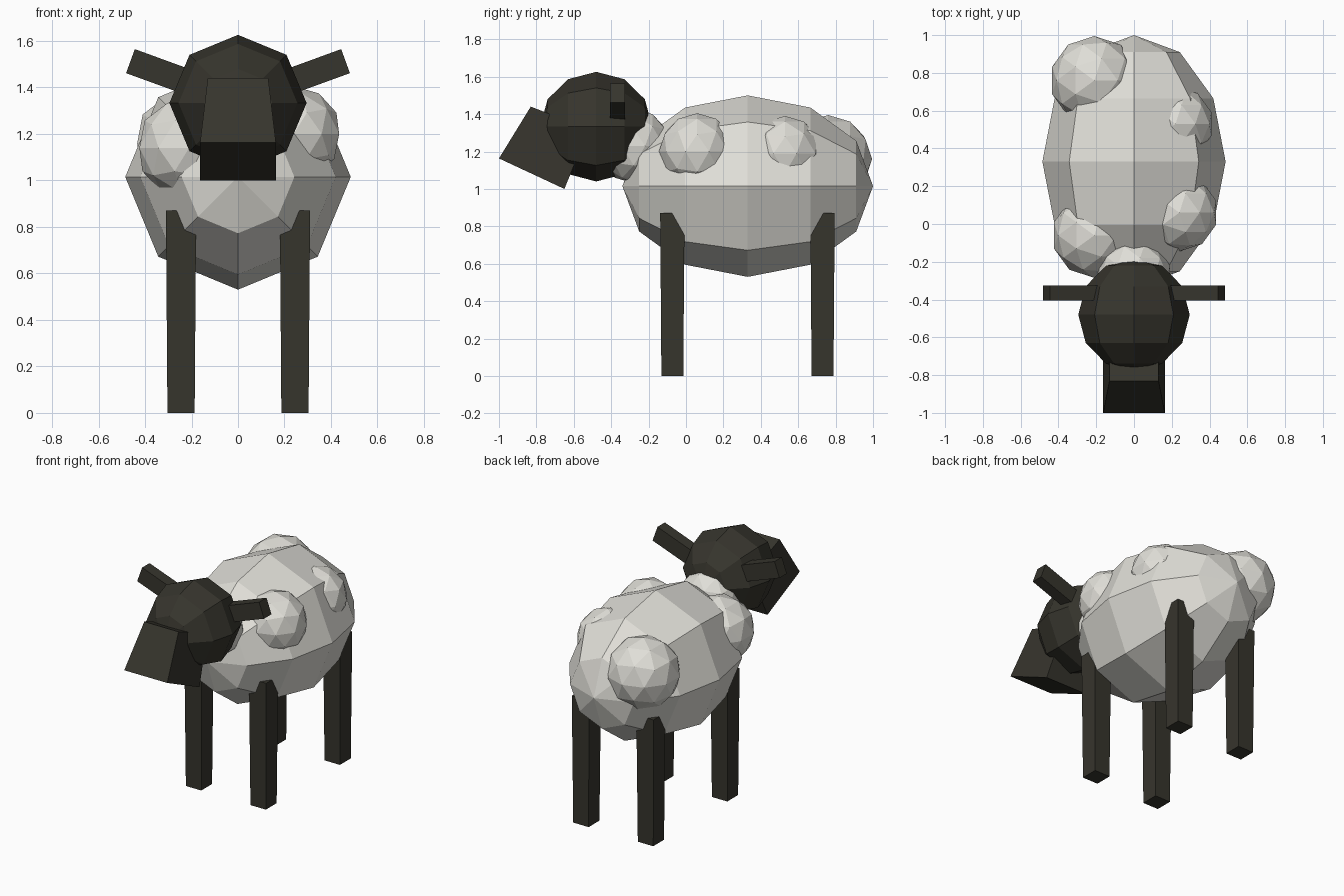
import bpy, bmesh
from math import radians
from mathutils import Matrix, Vector

if "Cube" in bpy.data.objects:
    bpy.data.objects.remove(bpy.data.objects["Cube"], do_unlink=True)


def material(name, rgb):
    mat = bpy.data.materials.new(name)
    mat.use_nodes = True
    color = (*rgb, 1.0)
    mat.diffuse_color = color
    bsdf = next(n for n in mat.node_tree.nodes if n.type == 'BSDF_PRINCIPLED')
    bsdf.inputs["Base Color"].default_value = color
    bsdf.inputs["Roughness"].default_value = 0.9
    return mat


WOOL = material("cream wool", (0.74, 0.73, 0.68))
DARK = material("dark skin", (0.037, 0.035, 0.026))


def finish(name, bm, mat):
    bmesh.ops.recalc_face_normals(bm, faces=bm.faces)
    mesh = bpy.data.meshes.new(name)
    bm.to_mesh(mesh)
    bm.free()
    mesh.materials.append(mat)
    obj = bpy.data.objects.new(name, mesh)
    bpy.context.collection.objects.link(obj)
    return obj


def ball(name, center, size, mat):
    """Eight-sided low-poly ball with its poles along y."""
    bm = bmesh.new()
    bmesh.ops.create_uvsphere(bm, u_segments=8, v_segments=6, radius=1)
    bm.transform(Matrix.Translation(center) @ Matrix.Diagonal((*size, 1))
                 @ Matrix.Rotation(radians(90), 4, 'X'))
    return finish(name, bm, mat)


def tuft(name, center, radius):
    bm = bmesh.new()
    bmesh.ops.create_icosphere(bm, subdivisions=2, radius=radius)
    bm.transform(Matrix.Translation(center))
    return finish(name, bm, WOOL)


def box(name, size, matrix, mat, taper=1.0):
    """Box whose bottom is scaled by taper."""
    bm = bmesh.new()
    bmesh.ops.create_cube(bm, size=1)
    for v in bm.verts:
        if v.co.z < 0:
            v.co.x *= taper
            v.co.y *= taper
    bm.transform(matrix @ Matrix.Diagonal((*size, 1)))
    return finish(name, bm, mat)


# Body, neck and loose tufts of wool
ball("body", (0, 0.33, 1.015), (0.485, 0.67, 0.485), WOOL)
tuft("neck_wool", (0, -0.28, 1.23), 0.2)
tuft("front_right_tuft", (-0.21, -0.06, 1.14), 0.225)
tuft("rear_right_tuft", (-0.21, 0.76, 1.16), 0.235)
tuft("front_left_tuft", (0.24, 0.06, 1.2), 0.205)
tuft("rear_left_tuft", (0.22, 0.53, 1.19), 0.2)

# Head
ball("head", (0, -0.48, 1.333), (0.295, 0.3, 0.293), DARK)

# Snout: side profile as (half width, y, z), widened towards the mouth
profile = [(0.13, -0.83, 1.44), (0.163, -1.0, 1.163),
           (0.163, -0.65, 1.0), (0.13, -0.52, 1.32)]
bm = bmesh.new()
sides = [[bm.verts.new((s * x, y, z)) for x, y, z in profile] for s in (-1, 1)]
for ring in sides:
    bm.faces.new(ring)
for i in range(4):
    j = (i + 1) % 4
    bm.faces.new((sides[0][i], sides[0][j], sides[1][j], sides[1][i]))
finish("snout", bm, DARK)

# Ears and legs on both sides
for side, s in (("left", 1), ("right", -1)):
    tilt = Matrix.Rotation(radians(-20 * s), 4, 'Y')
    middle = Vector((s * 0.317, -0.365, 1.46))
    box(side + "_ear", (0.31, 0.08, 0.11), Matrix.Translation(middle) @ tilt, DARK)
    for end, y in (("front", -0.073), ("rear", 0.73)):
        box(f"{end}_{side}_leg", (0.13, 0.13, 0.87),
            Matrix.Translation((s * 0.245, y, 0.435)), DARK, taper=0.9)
